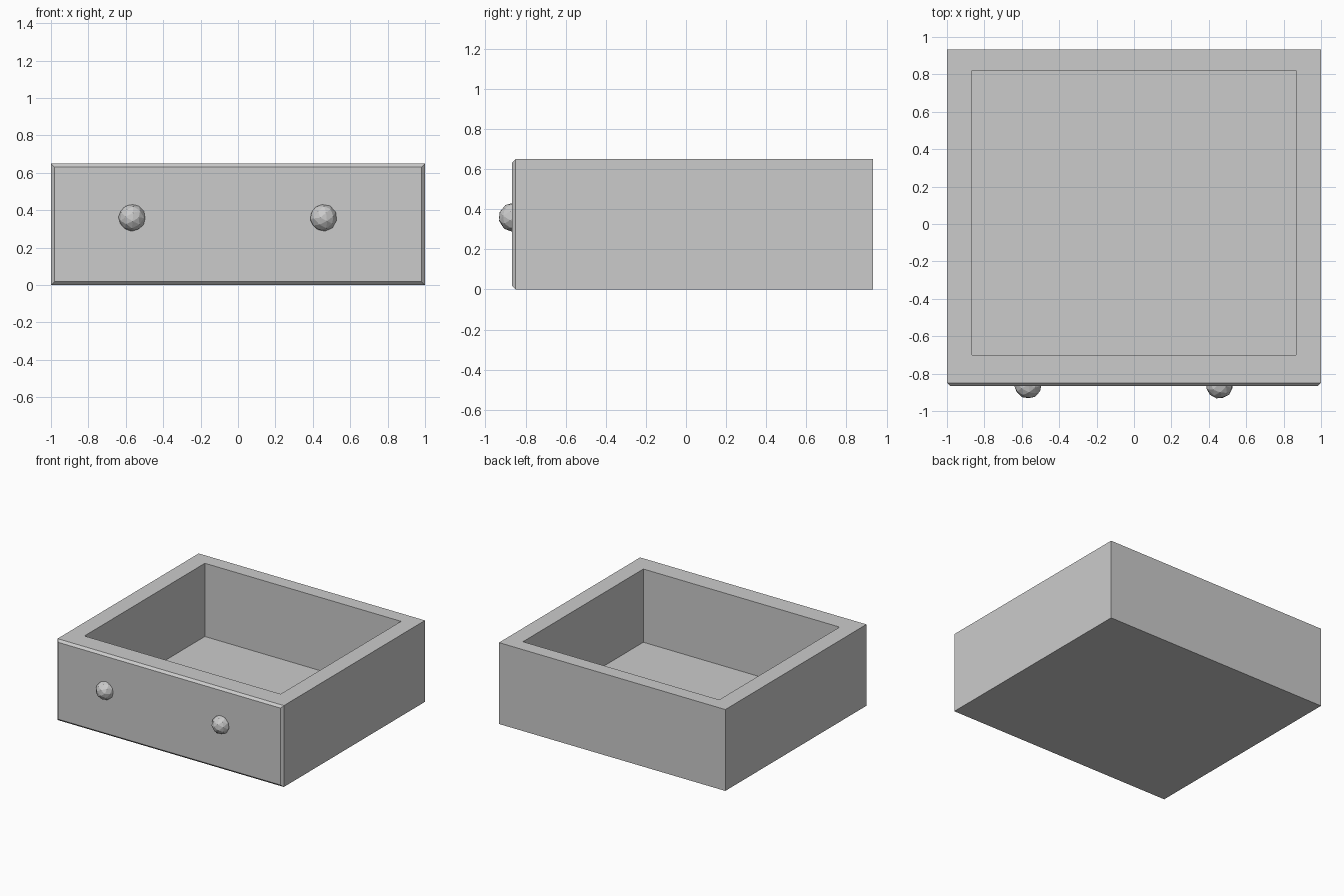
import bpy, bmesh
from mathutils import Euler, Matrix, Vector

cube = bpy.data.objects.get("Cube")
if cube:
    bpy.data.objects.remove(cube, do_unlink=True)

grey = bpy.data.materials.new("plain_grey")
grey.use_nodes = True
colour = (0.6, 0.6, 0.6, 1)
grey.diffuse_color = colour
grey.node_tree.nodes["Principled BSDF"].inputs["Base Color"].default_value = colour

HEIGHT, FRONT, BACK = 0.65, -0.867, 0.932


def add_object(name, bm):
    mesh = bpy.data.meshes.new(name)
    bm.to_mesh(mesh)
    bm.free()
    mesh.materials.append(grey)
    obj = bpy.data.objects.new(name, mesh)
    bpy.context.collection.objects.link(obj)
    return obj


# Drawer box: block with a chamfered front and a sunken tray
bm = bmesh.new()
size = Vector((2, BACK - FRONT, HEIGHT))
centre = Vector((0, (BACK + FRONT) / 2, HEIGHT / 2))
bmesh.ops.create_cube(bm, size=1, matrix=Matrix.LocRotScale(centre, None, size))

top = max(bm.faces, key=lambda f: f.calc_center_median().z)
bmesh.ops.inset_individual(bm, faces=[top], thickness=0.12)
for v in top.verts:
    v.co.x = 0.867 if v.co.x > 0 else -0.867
    v.co.y = 0.82 if v.co.y > 0 else -0.70
tray = bmesh.ops.extrude_discrete_faces(bm, faces=[top])["faces"][0]
bmesh.ops.translate(bm, verts=tray.verts, vec=(0, 0, 0.065 - HEIGHT))

front = min(bm.faces, key=lambda f: f.calc_center_median().y)
bmesh.ops.bevel(bm, geom=list(front.edges), offset=0.018, segments=1, affect='EDGES')
bmesh.ops.recalc_face_normals(bm, faces=bm.faces)
add_object("drawer_box", bm)

# Faceted knobs, each turned a little differently
for name, x, turn in (("right_knob", -0.567, (0.3, 0.5, 0.2)),
                      ("left_knob", 0.457, (0.9, 0.2, 0.6))):
    bm = bmesh.new()
    bmesh.ops.create_icosphere(bm, subdivisions=2, radius=0.073,
                               matrix=Euler(turn).to_matrix().to_4x4())
    knob = add_object(name, bm)
    knob.location = (x, -0.861, 0.36)
